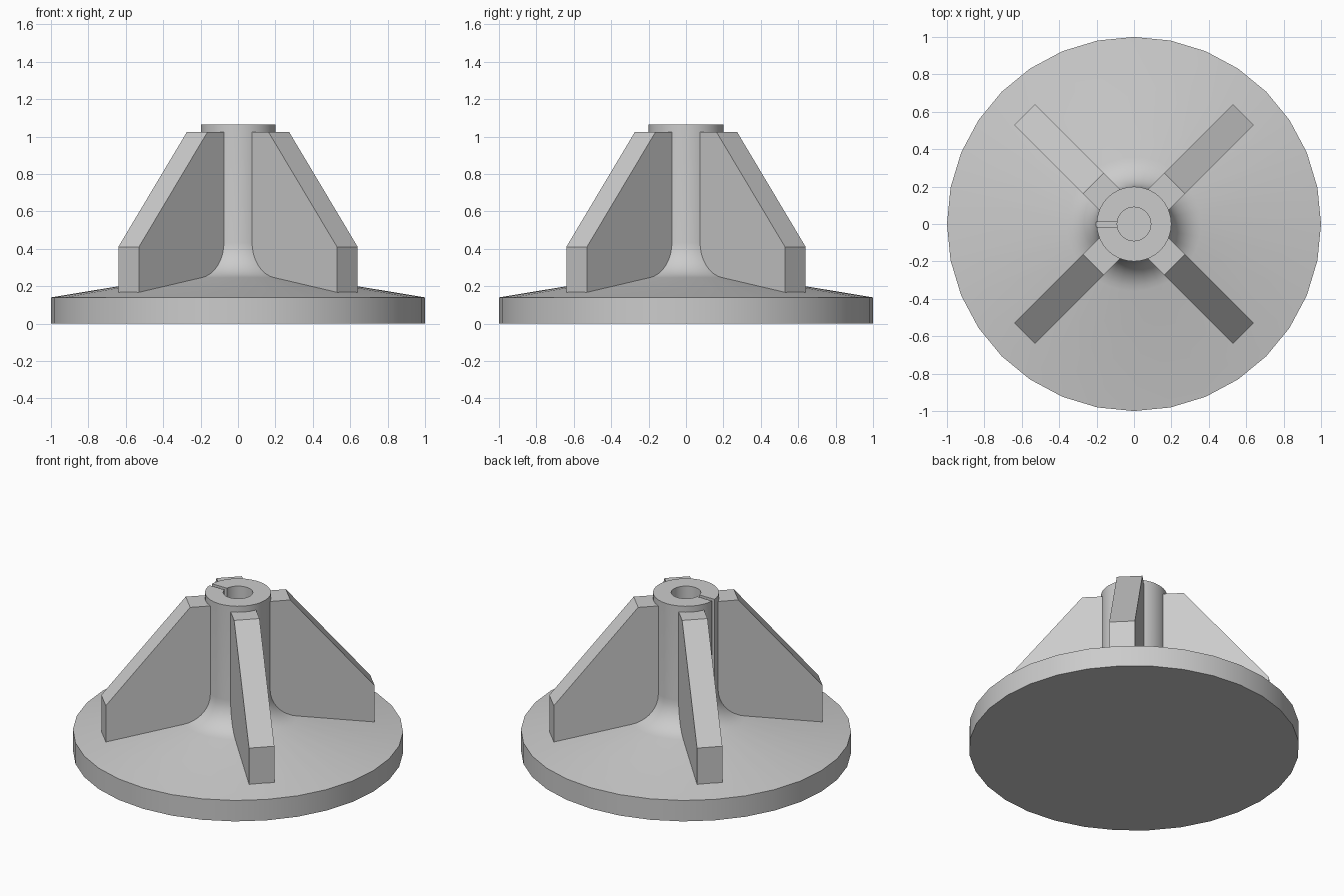
import bpy, bmesh
from math import sin, cos, tan, pi, radians
from mathutils import Matrix

if "Cube" in bpy.data.objects:
    bpy.data.objects.remove(bpy.data.objects["Cube"])

SEGMENTS = 32
grey = bpy.data.materials.new("cast grey")
grey.use_nodes = True
grey.diffuse_color = (0.6, 0.6, 0.6, 1)
grey.node_tree.nodes["Principled BSDF"].inputs["Base Color"].default_value = (0.6, 0.6, 0.6, 1)


def make_object(name, bm):
    bmesh.ops.recalc_face_normals(bm, faces=bm.faces)
    mesh = bpy.data.meshes.new(name)
    bm.to_mesh(mesh)
    bm.free()
    mesh.materials.append(grey)
    obj = bpy.data.objects.new(name, mesh)
    bpy.context.collection.objects.link(obj)
    return obj


def lathe(name, profile):
    bm = bmesh.new()
    verts = [bm.verts.new((r, 0, z)) for r, z in profile]
    edges = [bm.edges.new(pair) for pair in zip(verts, verts[1:])]
    bmesh.ops.spin(bm, geom=verts + edges, axis=(0, 0, 1), cent=(0, 0, 0),
                   angle=2 * pi, steps=SEGMENTS, use_duplicate=False)
    bmesh.ops.remove_doubles(bm, verts=bm.verts, dist=1e-4)
    return make_object(name, bm)


# Flange, fillet and hub as one turned body with a blind bore
rim, rim_z, hub, bore, top = 1.0, 0.14, 0.2, 0.09, 1.065
slope = radians(9.4)
fillet = 0.19
foot_r = hub + fillet * (1 - sin(slope))
foot_z = rim_z + (rim - foot_r) * tan(slope)
centre_z = foot_z + fillet * cos(slope)
arc = []
for i in range(10):
    a = (pi / 2 - slope) * i / 9 + slope
    arc.append((hub + fillet * (1 - sin(a)), centre_z - fillet * cos(a)))
body = lathe("flanged_hub", [(0, 0), (rim, 0), (rim, rim_z)] + arc +
             [(hub, top), (bore, top), (bore, rim_z), (0, rim_z)])

# Narrow slot through one side of the hub wall
bm = bmesh.new()
bmesh.ops.create_cube(bm, size=1, matrix=Matrix.Translation((-0.145, -0.003, 0.85))
                      @ Matrix.Diagonal((0.13, 0.027, 0.9, 1)))
cutter = make_object("slot_cutter", bm)
cutter.hide_render = True
cutter.hide_viewport = True
cut = body.modifiers.new("slot", "BOOLEAN")
cut.operation = "DIFFERENCE"
cut.solver = "EXACT"
cut.object = cutter

# Bake the slot so the shading can follow the cut edges
bpy.context.view_layer.update()
baked = bpy.data.meshes.new_from_object(body.evaluated_get(bpy.context.evaluated_depsgraph_get()))
body.modifiers.clear()
body.data = baked
bpy.data.objects.remove(cutter)
bpy.ops.object.select_all(action="DESELECT")
body.select_set(True)
bpy.context.view_layer.objects.active = body
bpy.ops.object.shade_smooth_by_angle(angle=radians(30))

# Four tapered ribs on the diagonals
rib_profile = [(0.14, 0.1), (0.827, 0.1), (0.827, 0.41), (0.308, 1.025), (0.14, 1.025)]
half_width = 0.078
names = ["back_left_rib", "back_right_rib", "front_right_rib", "front_left_rib"]
for i, name in enumerate(names):
    bm = bmesh.new()
    face = bm.faces.new([bm.verts.new((t, -half_width, z)) for t, z in rib_profile])
    side = bmesh.ops.extrude_face_region(bm, geom=[face])
    moved = [g for g in side["geom"] if isinstance(g, bmesh.types.BMVert)]
    bmesh.ops.translate(bm, verts=moved, vec=(0, 2 * half_width, 0))
    bmesh.ops.rotate(bm, verts=bm.verts, cent=(0, 0, 0),
                     matrix=Matrix.Rotation(pi / 4 + i * pi / 2, 3, "Z"))
    make_object(name, bm)
